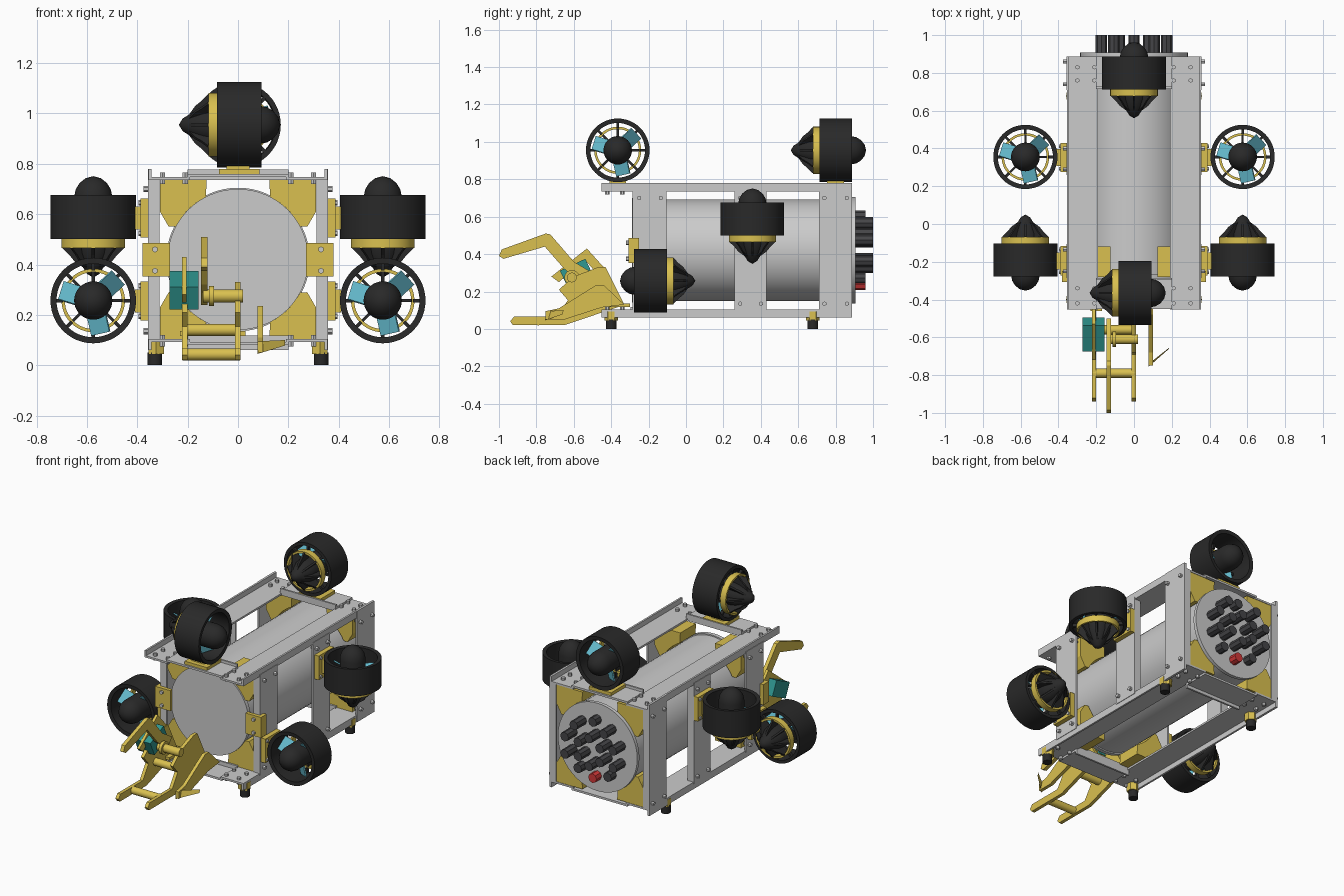
import bpy, bmesh, math
from mathutils import Vector, Matrix

if "Cube" in bpy.data.objects:
    bpy.data.objects.remove(bpy.data.objects["Cube"])

def material(name, rgb):
    m = bpy.data.materials.new(name)
    m.diffuse_color = (*rgb, 1)
    m.use_nodes = True
    m.node_tree.nodes["Principled BSDF"].inputs["Base Color"].default_value = m.diffuse_color
    return m

YELLOW = material("yellow", (0.70, 0.53, 0.08))
BLACK = material("black", (0.022, 0.022, 0.022))
DARK = material("dark_grey", (0.06, 0.06, 0.065))
TEAL = material("teal", (0.03, 0.32, 0.29))
BLUE = material("light_blue", (0.13, 0.50, 0.62))
RED = material("red", (0.65, 0.04, 0.04))

def finish(name, bm, mat=None, smooth=False, matrices=(Matrix(),)):
    bmesh.ops.recalc_face_normals(bm, faces=bm.faces)
    me = bpy.data.meshes.new(name)
    if smooth:
        for f in bm.faces:
            f.smooth = True
        for e in bm.edges:
            e.smooth = len(e.link_faces) == 2 and e.calc_face_angle(0) < math.radians(35)
    bm.to_mesh(me)
    bm.free()
    if mat:
        me.materials.append(mat)
    for m in matrices:
        o = bpy.data.objects.new(name, me)
        o.matrix_world = m
        bpy.context.collection.objects.link(o)

def add_box(bm, lo, hi, m=Matrix()):
    lo, hi = Vector(lo), Vector(hi)
    size = [abs(v) for v in hi - lo]
    bmesh.ops.create_cube(bm, size=1, matrix=m @ Matrix.Translation((lo + hi) / 2) @ Matrix.Diagonal((*size, 1)))

def add_rod(bm, a, b, r, n=24):
    a, b = Vector(a), Vector(b)
    d = b - a
    m = Matrix.Translation((a + b) / 2) @ d.to_track_quat('Z', 'Y').to_matrix().to_4x4()
    bmesh.ops.create_cone(bm, cap_ends=True, segments=n, radius1=r, radius2=r, depth=d.length, matrix=m)

def add_prism(bm, pts, axis, lo, hi, m=Matrix()):
    def at(p, d):
        return m @ Vector((d, *p) if axis == 'x' else (p[0], d, p[1]))
    f = bm.faces.new([bm.verts.new(at(p, lo)) for p in pts])
    off = at(pts[0], hi) - at(pts[0], lo)
    g = bmesh.ops.extrude_face_region(bm, geom=[f])
    bmesh.ops.translate(bm, vec=off, verts=[v for v in g["geom"] if isinstance(v, bmesh.types.BMVert)])
    bm.faces.new([v for v in f.verts]) if not f.is_valid else None

def boxes(name, pairs, mat=None):
    bm = bmesh.new()
    for lo, hi in pairs:
        add_box(bm, lo, hi)
    finish(name, bm, mat)

def rods(name, items, mat=None, n=24):
    bm = bmesh.new()
    for a, b, r in items:
        add_rod(bm, a, b, r, n)
    finish(name, bm, mat, n > 8)

def prism(name, pts, axis, spans, mat=None):
    bm = bmesh.new()
    for lo, hi in spans:
        add_prism(bm, pts, axis, lo, hi)
    finish(name, bm, mat)

def lathe(name, profile, mat, matrices, n=40):
    bm = bmesh.new()
    vs = [bm.verts.new((r, 0, z)) for r, z in profile]
    es = [bm.edges.new(p) for p in zip(vs, vs[1:])]
    bmesh.ops.spin(bm, geom=vs + es, axis=(0, 0, 1), cent=(0, 0, 0), angle=math.tau, steps=n)
    bmesh.ops.remove_doubles(bm, verts=bm.verts, dist=1e-4)
    finish(name, bm, mat, True, matrices)

# Pressure hull with end discs
CZ = 0.42
rods("hull_tube", [((0, -0.27, CZ), (0, 0.88, CZ), 0.272)], n=64)
rods("end_discs", [((0, -0.29, CZ), (0, -0.265, CZ), 0.28), ((0, 0.885, CZ), (0, 0.907, CZ), 0.285)], n=64)

# Angle-section frame: rails, posts and cross members
T = 0.012
rails, posts, cross = [], [], []
for s in (-1, 1):
    for z, lip in ((0.735, 0.78), (0.105, 0.06)):
        zz = z + T if lip > z else z - T
        rails += [((s*0.19, -0.452, z), (s*0.355, 0.887, zz)), ((s*0.343, -0.452, z), (s*0.355, 0.887, lip))]
    for y0, y1, fy, z0, z1 in ((-0.285, -0.105, -0.285, 0.093, 0.747), (0.26, 0.43, 0.418, 0.093, 0.747),
                               (0.71, 0.887, 0.875, 0.06, 0.78)):
        posts += [((s*0.345, y0, z0), (s*0.358, y1, z1)), ((s*0.312, fy, 0.1), (s*0.357, fy + T, 0.74))]
for y0, y1, lip in ((-0.45, -0.285, -0.297), (0.715, 0.887, 0.715)):
    for za, zb, lo, hi in ((0.747, 0.76, 0.735, 0.777), (0.08, 0.093, 0.06, 0.118)):
        cross += [((-0.2, y0, za), (0.2, y1, zb)), ((-0.2, lip, lo), (0.2, lip + T, hi))]
boxes("frame_rails", rails)
boxes("frame_posts", posts)
boxes("frame_cross_members", cross)

# Curved yellow corner saddles holding the hull
arc = [(0.28*math.cos(math.radians(a)), 0.28*math.sin(math.radians(a))) for a in range(28, 64, 5)]
outline = [(0.125, 0.315), (0.31, 0.315), (0.31, 0.19), (0.275, 0.13)] + arc
for sx in (-1, 1):
    for sz in (-1, 1):
        prism("corner_saddle", [(sx*x, CZ + sz*z) for x, z in outline], 'y', ((-0.28, -0.12), (0.73, 0.884)), YELLOW)

# Front retaining clamps and thruster mounts
boxes("front_clamps", [((s*0.27, -0.308, 0.352), (s*0.36, -0.285, 0.485)) for s in (-1, 1)]
      + [((s*0.358, -0.308, 0.352), (s*0.38, -0.25, 0.485)) for s in (-1, 1)], YELLOW)
mounts = []
for s in (-1, 1):
    for y, z in ((0.352, 0.585), (-0.195, 0.255)):
        mounts += [((s*0.357, y - 0.078, z - 0.078), (s*0.388, y + 0.078, z + 0.078)),
                   ((s*0.38, y - 0.045, z - 0.045), (s*0.41, y + 0.045, z + 0.045))]
for y in (-0.365, 0.80):
    mounts += [((-0.075, y - 0.075, 0.76), (0.085, y + 0.075, 0.78)), ((-0.045, y - 0.045, 0.77), (0.045, y + 0.045, 0.795))]
boxes("thruster_mounts", mounts, YELLOW)

# Bolts
bolts = []
for s in (-1, 1):
    for y in (-0.25, -0.135, 0.29, 0.40, 0.74, 0.86):
        for z in (0.135, 0.70):
            bolts.append(((s*0.325, y, z), (s*0.375, y, z), 0.012))
    for y in (-0.42, -0.34, 0.76, 0.83):
        for x in (0.21, 0.30):
            bolts += [((s*x, y, 0.72), (s*x, y, 0.765), 0.012), ((s*x, y, 0.075), (s*x, y, 0.12), 0.012)]
    for z in (0.375, 0.46):
        bolts.append(((s*0.33, -0.32, z), (s*0.33, -0.29, z), 0.012))
    for y, z in ((0.352, 0.585), (-0.195, 0.255)):
        bolts += [((s*0.38, y + a*0.06, z + b*0.06), (s*0.396, y + a*0.06, z + b*0.06), 0.011)
                  for a in (-1, 1) for b in (-1, 1)]
rods("bolts", bolts, n=6)

# Feet
feet = [(s*0.33, y) for s in (-1, 1) for y in (-0.40, 0.678)]
rods("rubber_feet", [((x, y, 0), (x, y, 0.05), 0.029) for x, y in feet], BLACK)
rods("foot_sockets", [((x*0.985, y, 0.045), (x*0.985, y, 0.093), 0.036) for x, y in feet], YELLOW, 6)

# Rear cable connectors, the lowest one red
plugs = []
for n, r in ((10, 0.182), (6, 0.09)):
    for i in range(n):
        a = -math.pi/2 + math.tau*i/n
        x, z = r*math.cos(a), CZ + r*math.sin(a)
        item = ((x, 0.9, z), (x, 1.0 if 0.3 < z < 0.59 else 0.96, z), 0.03)
        if r > 0.1 and i == 0:
            rods("red_connector", [item], RED, 8)
        else:
            plugs.append(item)
rods("rear_connectors", plugs, DARK, 8)

# Six thrusters sharing meshes; local z points to the cone end
places = [((s*0.575, 0.355, 0.588), (0, 0, -1)) for s in (-1, 1)]
places += [((s*0.575, -0.19, 0.257), (0, 1, 0)) for s in (-1, 1)]
places += [((0.005, -0.365, 0.955), (-1, 0, 0)), ((0, 0.80, 0.955), (0, -1, 0))]
M = [Matrix.Translation(p) @ Vector(d).to_track_quat('Z', 'Y').to_matrix().to_4x4() for p, d in places]
lathe("thruster_duct", [(0.146, -0.085), (0.17, -0.0875), (0.17, 0.0875), (0.15, 0.0875), (0.146, -0.085)], BLACK, M, 48)
lathe("thruster_ring", [(0.113, 0.082), (0.126, 0.082), (0.126, 0.122), (0.113, 0.122), (0.113, 0.082)], YELLOW, M, 48)
lathe("thruster_hub", [(0, -0.163), (0.03, -0.155), (0.055, -0.135), (0.07, -0.11), (0.076, -0.08), (0.076, 0.1),
                       (0.07, 0.14), (0.05, 0.185), (0.025, 0.225), (0, 0.24)], BLACK, M, 32)
bm = bmesh.new()
for i in range(8):
    R = Matrix.Rotation(math.tau*i/8, 4, 'Z')
    add_prism(bm, [(0.06, 0.08), (0.115, 0.08), (0.122, 0.124), (0.095, 0.15), (0.075, 0.175), (0.04, 0.2)],
              'y', -0.006, 0.006, R)
    add_box(bm, (0.12, -0.007, 0.066), (0.152, 0.007, 0.086), R)
finish("thruster_struts", bm, BLACK, False, M)
bm = bmesh.new()
for i in range(3):
    R = Matrix.Rotation(math.tau*i/3 + 0.3, 4, 'Z') @ Matrix.Rotation(math.radians(35), 4, 'X')
    add_box(bm, (0.065, -0.045, -0.004), (0.135, 0.045, 0.004), R)
finish("propeller_blades", bm, BLUE, False, M)

# Gripper: base plates, jaws, crank, spacers and motor
pair = ((-0.222, -0.2), (-0.012, 0.01))
prism("gripper_base_plates", [(-0.33, 0.13), (-0.43, 0.33), (-0.47, 0.33), (-0.60, 0.28), (-0.68, 0.21),
                              (-0.62, 0.14), (-0.50, 0.12)], 'x', pair, YELLOW)
prism("lower_jaws", [(-0.94, 0.04), (-0.92, 0.066), (-0.69, 0.066), (-0.60, 0.2), (-0.45, 0.16), (-0.34, 0.125),
                     (-0.65, 0.02), (-0.925, 0.02)], 'x', pair, YELLOW)
prism("upper_jaw", [(-1.0, 0.39), (-0.985, 0.425), (-0.75, 0.51), (-0.725, 0.505), (-0.60, 0.36), (-0.50, 0.30),
                    (-0.55, 0.24), (-0.65, 0.32), (-0.755, 0.44), (-0.975, 0.375)], 'x', ((-0.146, -0.122),), YELLOW)
prism("gripper_crank", [(-0.72, 0.28), (-0.53, 0.43), (-0.44, 0.33), (-0.48, 0.30), (-0.54, 0.37), (-0.68, 0.25)],
      'x', ((-0.222, -0.204),), YELLOW)
rods("gripper_spacers", [((-0.22, -0.79, 0.043), (0.008, -0.79, 0.043), 0.024),
                         ((-0.22, -0.56, 0.14), (0.008, -0.56, 0.14), 0.024),
                         ((-0.14, -0.61, 0.275), (0.02, -0.61, 0.275), 0.026),
                         ((-0.115, -0.61, 0.275), (-0.095, -0.61, 0.275), 0.04)], YELLOW)
boxes("gripper_feet", [((x - 0.03, -0.46, 0.117), (x + 0.03, -0.30, 0.135)) for x in (-0.2, 0)], YELLOW)
bm = bmesh.new()
add_box(bm, (-0.058, -0.075, -0.05), (0.058, 0.075, 0.05),
        Matrix.Translation((-0.215, -0.585, 0.298)) @ Matrix.Rotation(math.radians(25), 4, 'X'))
finish("gripper_motor", bm, TEAL)

# Fixed side blade with bent tip
prism("side_blade", [(-0.33, 0.13), (-0.44, 0.235), (-0.48, 0.235), (-0.68, 0.11), (-0.75, 0.095), (-0.75, 0.05),
                     (-0.65, 0.05), (-0.45, 0.115)], 'x', ((0.078, 0.1),), YELLOW)
bm = bmesh.new()
flap = [bm.verts.new(v) for v in ((0.078, -0.755, 0.045), (0.186, -0.66, 0.078), (0.186, -0.655, 0.1), (0.078, -0.74, 0.095))]
f = bm.faces.new(flap)
bmesh.ops.solidify(bm, geom=[f], thickness=0.015)
finish("side_blade_tip", bm, YELLOW)
